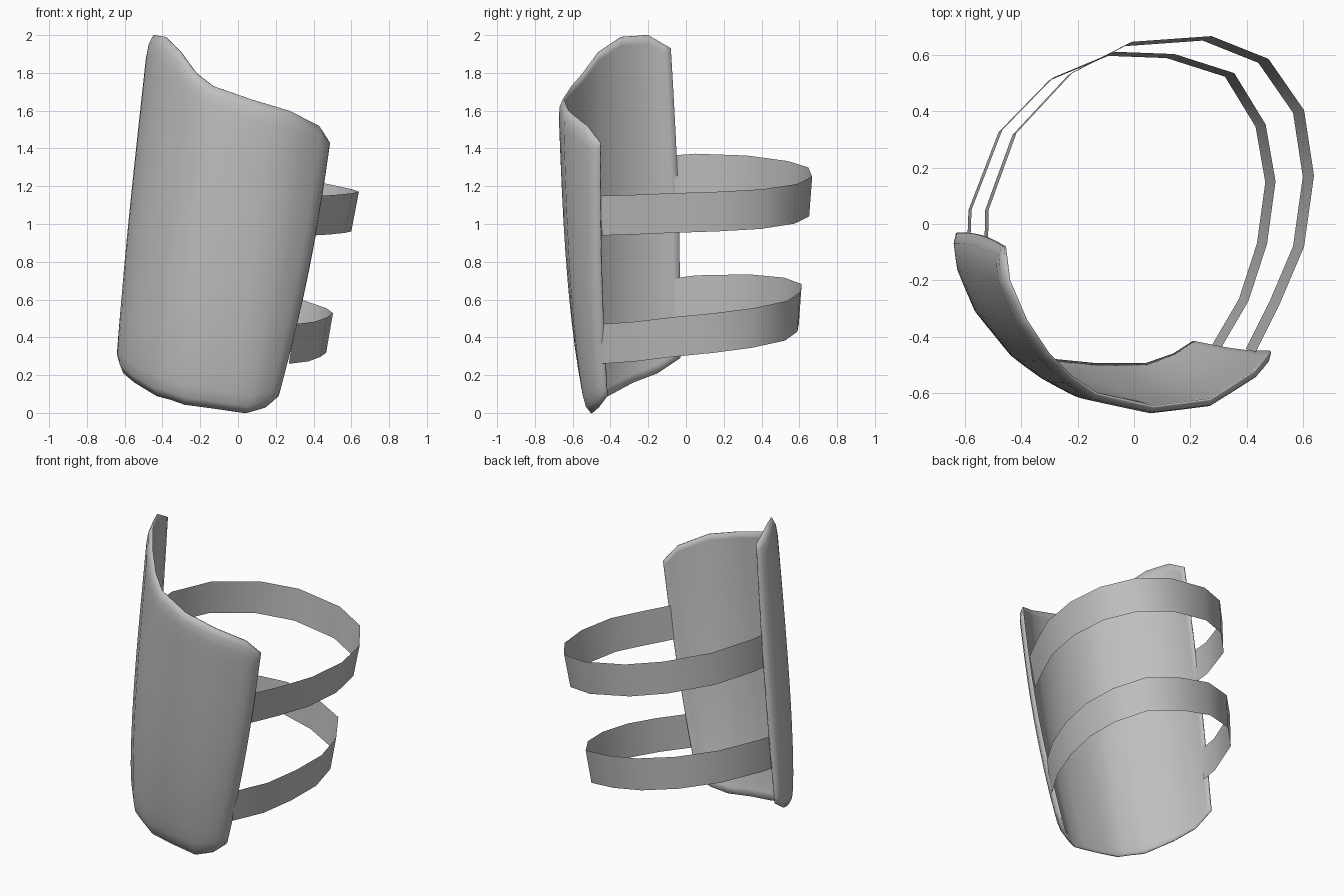
import bpy, math
from mathutils import Vector

old = bpy.data.objects.get("Cube")
if old:
    bpy.data.objects.remove(old, do_unlink=True)

steel = bpy.data.materials.new("plain grey")
steel.use_nodes = True
GREY = (0.52, 0.52, 0.52, 1)
steel.diffuse_color = GREY
steel.node_tree.nodes["Principled BSDF"].inputs["Base Color"].default_value = GREY


def grid_object(name, rows):
    """Skin a list of equally long point rows with quads."""
    n = len(rows[0])
    verts = [p for row in rows for p in row]
    faces = [(r * n + i, r * n + i + 1, (r + 1) * n + i + 1, (r + 1) * n + i)
             for r in range(len(rows) - 1) for i in range(n - 1)]
    mesh = bpy.data.meshes.new(name)
    mesh.from_pydata(verts, [], faces)
    mesh.materials.append(steel)
    obj = bpy.data.objects.new(name, mesh)
    bpy.context.collection.objects.link(obj)
    return obj


def smooth(obj, angle):
    bpy.ops.object.select_all(action='DESELECT')
    obj.select_set(True)
    bpy.context.view_layer.objects.active = obj
    bpy.ops.object.shade_smooth_by_angle(angle=math.radians(angle))


def sample(points, t):
    """Point at fraction t of an evenly indexed polyline."""
    f = t * (len(points) - 1)
    i = min(int(f), len(points) - 2)
    return Vector(points[i]).lerp(Vector(points[i + 1]), f - i)


# Curved shin plate, lofted between its top and bottom rims
top_rim = [(-.455, -.08, 1.93), (-.44, -.2, 2), (-.38, -.34, 1.99), (-.3, -.46, 1.91),
           (-.22, -.54, 1.8), (-.13, -.6, 1.73), (.07, -.645, 1.66), (.27, -.62, 1.6),
           (.425, -.52, 1.52), (.482, -.45, 1.43)]
low_rim = [(-.625, -.03, .29), (-.6, -.15, .21), (-.54, -.28, .16), (-.425, -.41, .09),
           (-.35, -.45, .07), (-.28, -.48, .045), (-.13, -.495, .025), (.04, -.495, 0),
           (.14, -.46, .03), (.21, -.415, .09)]
across = [0, .03, .07] + [i / 18 for i in range(2, 17)] + [.93, .97, 1]
along = [0, .025, .06, .12, .2, .3, .4, .5, .6, .7, .8, .88, .94, .975, 1]
rows = []
for v in along:
    row = []
    swell = math.sin(math.pi * v)
    for u in across:
        p = sample(low_rim, u).lerp(sample(top_rim, u), v)
        bulge = .04 * math.sin(math.pi * v ** .7) * math.sin(math.pi * u) ** .7 if 0 < u < 1 else 0
        out = Vector((p.x + .05, p.y - .1, 0)).normalized()
        # Both long edges bow outwards between the rims
        bow = Vector((.025 * u ** 4, .015 * (1 - u) ** 4 - .012 * u ** 4, 0))
        row.append(p + out * bulge + bow * swell)
    rows.append(row)
plate = grid_object("shin_plate", rows)

# Thickness swells outward from a thin rim
group = plate.vertex_groups.new(name="thickness")
n = len(across)
for r, v in enumerate(along):
    for c, u in enumerate(across):
        d = min(1, min(u, 1 - u) / .09, min(v, 1 - v) / .07)
        group.add([r * n + c], math.sqrt(1 - (1 - d) ** 2), 'REPLACE')
shell = plate.modifiers.new("shell", 'SOLIDIFY')
shell.thickness = .032
shell.offset = 1
shell.vertex_group = "thickness"
shell.thickness_vertex_group = .25
smooth(plate, 50)

# Two tilted leg straps: outline, height, slope across, slope back
straps = {
    "upper_strap": ([(-.525, -.06), (-.523, .05), (-.425, .32), (-.225, .535), (-.02, .64),
                     (.26, .66), (.46, .58), (.585, .4), (.62, .17), (.585, -.08),
                     (.5, -.28), (.415, -.45)], 1.277, .179, .119),
    "lower_strap": ([(-.587, -.06), (-.583, .05), (-.475, .33), (-.295, .515), (-.08, .605),
                     (.13, .597), (.34, .53), (.45, .35), (.485, .15), (.455, -.07),
                     (.39, -.27), (.285, -.45)], .609, .196, .185),
}
for name, (outline, height, slope_x, slope_y) in straps.items():
    edges = []
    for side in (-1, 1):
        edge = []
        for x, y in outline:
            z = height - slope_x * x + slope_y * y - .09 * max(y, 0)
            grow = 1 + .012 * side
            edge.append((x * grow + .0125 * side, y * grow, z - (.21 if side < 0 else 0)))
        edges.append(edge)
    smooth(grid_object(name, edges), 60)
